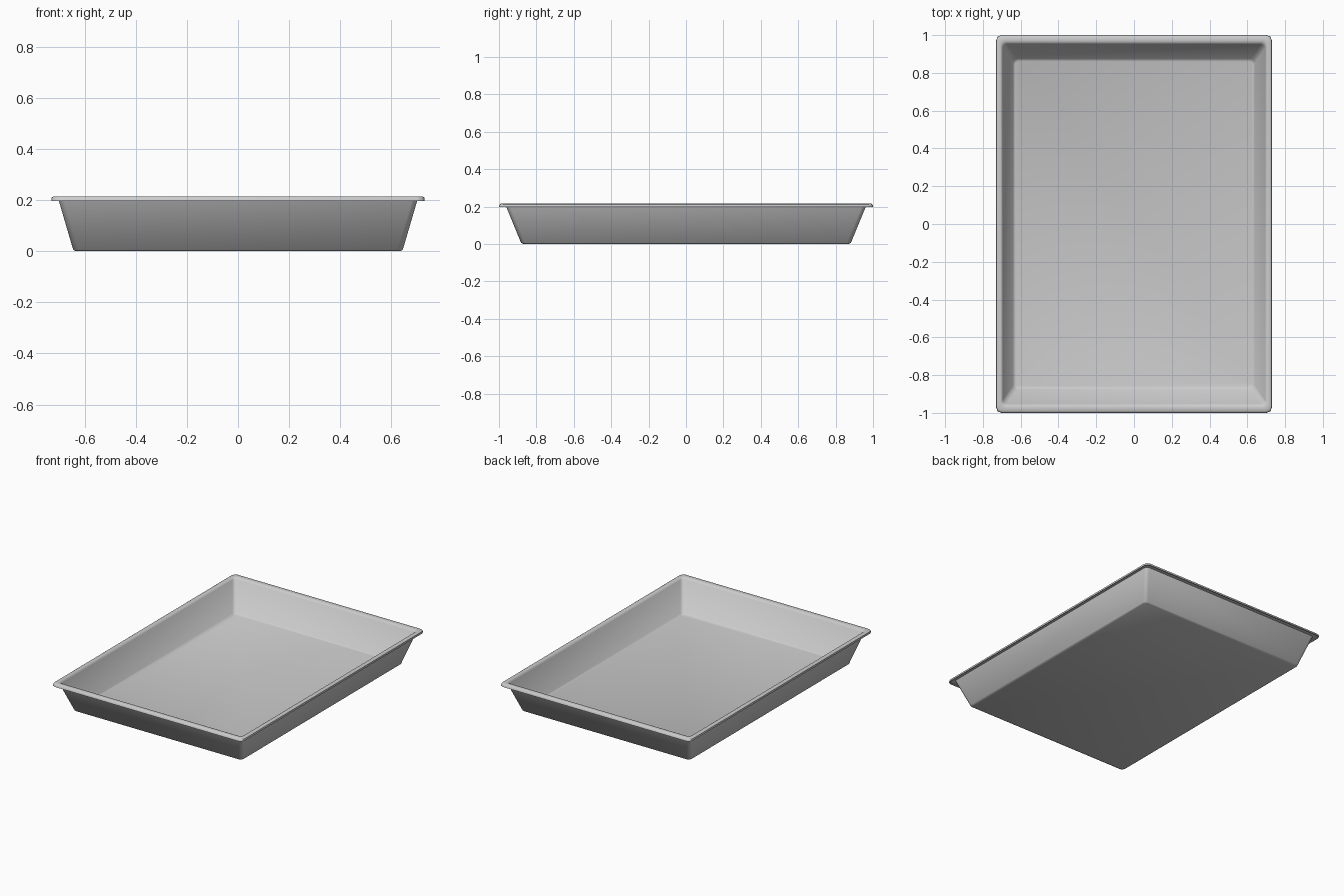
import bpy, bmesh, math

if "Cube" in bpy.data.objects:
    bpy.data.objects.remove(bpy.data.objects["Cube"])

# Cross-section of the tray: (half x, half y, z, corner radius),
# running from the inner floor, over the rim, to the underside
PROFILE = [
    (0.630, 0.862, 0.006, 0.020),   # inner floor edge
    (0.640, 0.875, 0.012, 0.022),   # floor fillet
    (0.694, 0.952, 0.202, 0.022),   # top of inner wall
    (0.700, 0.960, 0.212, 0.022),   # rim inner edge
    (0.706, 0.970, 0.215, 0.024),   # rim top
    (0.722, 0.991, 0.215, 0.026),
    (0.729, 0.998, 0.210, 0.028),   # rim outer edge
    (0.730, 1.000, 0.197, 0.028),   # lip bottom
    (0.724, 0.993, 0.197, 0.026),   # lip inner edge
    (0.722, 0.991, 0.203, 0.026),
    (0.703, 0.963, 0.203, 0.022),   # top of outer wall
    (0.645, 0.882, 0.006, 0.022),   # bottom of outer wall
    (0.636, 0.870, 0.000, 0.020),   # base edge
]
SEGMENTS = 2


def rounded_ring(bm, hx, hy, z, r):
    """One rounded rectangle of vertices."""
    ring = []
    for i, (sx, sy) in enumerate([(1, 1), (-1, 1), (-1, -1), (1, -1)]):
        for k in range(SEGMENTS + 1):
            a = math.pi / 2 * (i + k / SEGMENTS)
            ring.append(bm.verts.new((sx * (hx - r) + r * math.cos(a),
                                      sy * (hy - r) + r * math.sin(a), z)))
    return ring


# Tray: loft the rings, then close the floor and the base
bm = bmesh.new()
rings = [rounded_ring(bm, *p) for p in PROFILE]
for a, b in zip(rings, rings[1:]):
    n = len(a)
    for i in range(n):
        j = (i + 1) % n
        bm.faces.new((a[i], a[j], b[j], b[i]))
bm.faces.new(rings[0])
bm.faces.new(rings[-1])
bmesh.ops.recalc_face_normals(bm, faces=bm.faces)

mesh = bpy.data.meshes.new("tray")
bm.to_mesh(mesh)
bm.free()
tray = bpy.data.objects.new("tray", mesh)
bpy.context.collection.objects.link(tray)
bpy.context.view_layer.objects.active = tray
tray.select_set(True)
bpy.ops.object.shade_smooth_by_angle(angle=math.radians(50))
